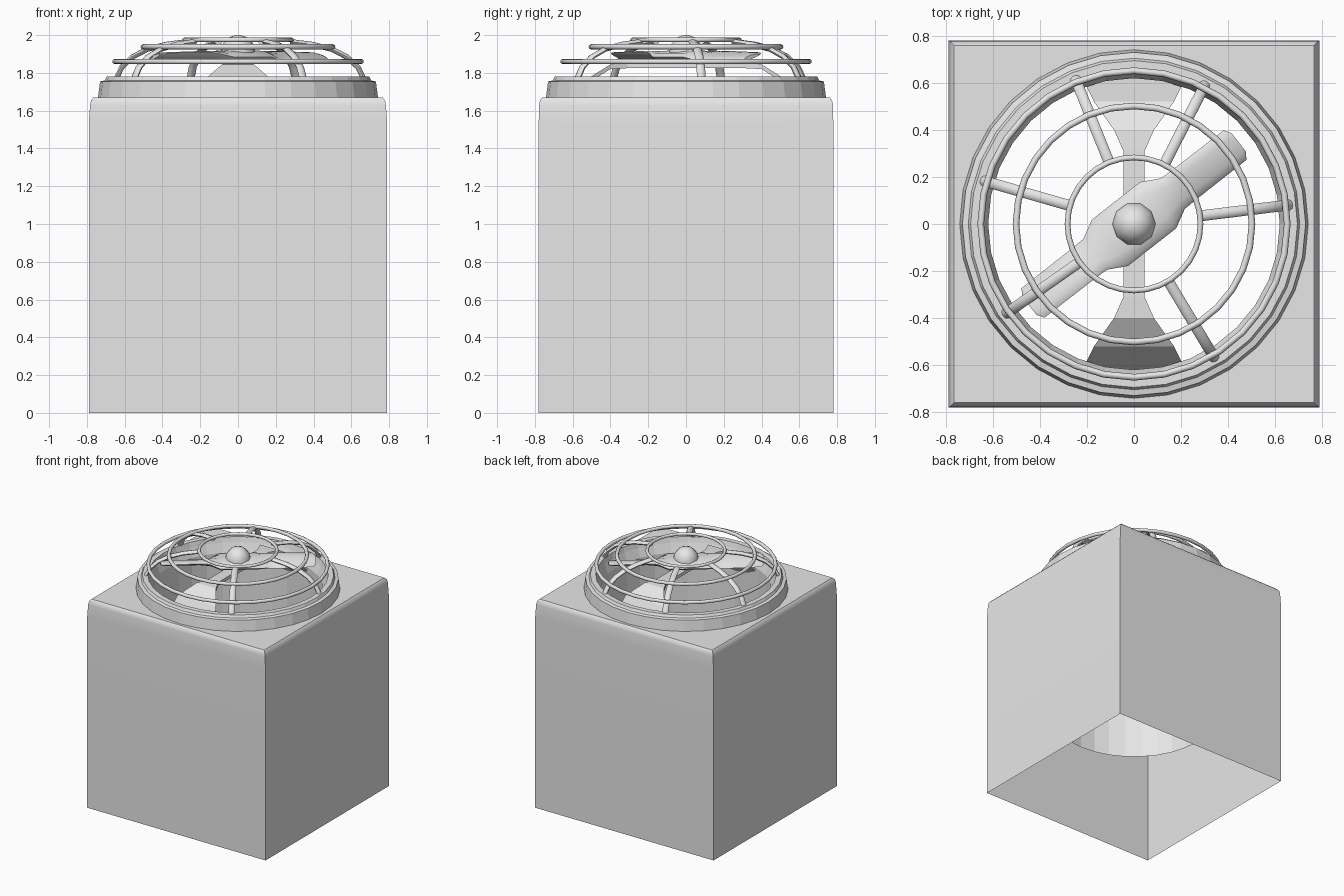
import bpy, bmesh, math
from mathutils import Vector, Matrix

if "Cube" in bpy.data.objects:
    bpy.data.objects.remove(bpy.data.objects["Cube"])

grey = bpy.data.materials.new("light grey")
grey.diffuse_color = (0.8, 0.8, 0.8, 1)
grey.use_nodes = True
grey.node_tree.nodes["Principled BSDF"].inputs["Base Color"].default_value = grey.diffuse_color


def finish(name, bm, smooth=None):
    bmesh.ops.recalc_face_normals(bm, faces=bm.faces)
    me = bpy.data.meshes.new(name)
    bm.to_mesh(me)
    bm.free()
    me.materials.append(grey)
    ob = bpy.data.objects.new(name, me)
    bpy.context.collection.objects.link(ob)
    if smooth:
        bpy.ops.object.select_all(action='DESELECT')
        ob.select_set(True)
        bpy.context.view_layer.objects.active = ob
        bpy.ops.object.shade_smooth_by_angle(angle=math.radians(smooth))
    return ob


def loft(bm, rings, closed=True, loop=False):
    """Skin a list of equally long point rings."""
    rows = [[bm.verts.new(p) for p in r] for r in rings]
    if loop:
        rows.append(rows[0])
    n = len(rows[0])
    for a, b in zip(rows, rows[1:]):
        for i in range(n if closed else n - 1):
            j = (i + 1) % n
            bm.faces.new((a[i], a[j], b[j], b[i]))
    return rows


def circle(r, z, n=32):
    return [(r * math.cos(2 * math.pi * i / n), r * math.sin(2 * math.pi * i / n), z)
            for i in range(n)]


def square(hx, hy, z, n=32):
    # circle directions pushed out to a rectangle, corners included
    pts = []
    for i in range(n):
        a = 2 * math.pi * i / n
        c, s = math.cos(a), math.sin(a)
        k = 1 / max(abs(c), abs(s))
        pts.append((hx * c * k, hy * s * k, z))
    return pts


# housing: open-bottomed box with a softened top and a round hole
bm = bmesh.new()
loft(bm, [square(.79, .78, 0), square(.79, .78, 1.53), square(.783, .778, 1.63),
          square(.778, .773, 1.655), square(.765, .76, 1.67), circle(.72, 1.67)])
finish("housing", bm, 35)

# collar and the air duct hanging inside the housing
bm = bmesh.new()
loft(bm, [circle(r, z) for r, z in
          [(.742, 1.665), (.73, 1.755), (.705, 1.76), (.695, 1.78), (.655, 1.78),
           (.645, 1.74), (.62, 1.67), (.62, .62)]])
finish("collar_and_duct", bm)

# guard rings
for k, (r, z, t) in enumerate([(.283, 1.975, .012), (.502, 1.938, .014), (.652, 1.86, .014)]):
    bm = bmesh.new()
    loft(bm, [circle(r + t * math.cos(a), z + t * math.sin(a), 32)
              for a in [2 * math.pi * i / 8 for i in range(8)]], loop=True)
    finish(f"guard_ring_{k + 1}", bm, 60)

# guard ribs, unevenly spaced, following the dome
rib_path = [(.28, 1.965), (.40, 1.95), (.50, 1.925), (.58, 1.885), (.64, 1.83), (.685, 1.74)]
for k, deg in enumerate([7, 63, 112, 164, 215, 301]):
    bm = bmesh.new()
    rings = []
    for i, (r, z) in enumerate(rib_path):
        a = rib_path[max(i - 1, 0)]
        b = rib_path[min(i + 1, len(rib_path) - 1)]
        d = Vector((b[0] - a[0], 0, b[1] - a[1])).normalized()
        up = Vector((-d.z, 0, d.x))
        rings.append([Vector((r, 0, z)) + Vector((0, .023 * math.cos(t), 0))
                      + up * .014 * math.sin(t)
                      for t in [2 * math.pi * j / 8 for j in range(8)]])
    rows = loft(bm, rings)
    bm.faces.new(rows[0])
    bm.faces.new(rows[-1])
    bm.transform(Matrix.Rotation(math.radians(deg), 4, 'Z'))
    finish(f"guard_rib_{k + 1}", bm, 60)

# motor bracket: narrow bridge flaring and dropping to the duct wall
half = [(.62, .22, 1.6), (.52, .17, 1.77), (.40, .085, 1.845), (.31, .045, 1.85)]
path = half + [(-y, w, z) for y, w, z in reversed(half)]
bm = bmesh.new()
rows = loft(bm, [[(-w, y, z), (w, y, z), (w, y, z - .025), (-w, y, z - .025)]
                 for y, w, z in path])
bm.faces.new(rows[0])
bm.faces.new(rows[-1])
finish("motor_bracket", bm)

# two-bladed fan: one loft along the blade axis with opposite pitch on each side
stations = [(.565, .05, .010, 14), (.545, .082, .014, 14), (.28, .085, .018, 18),
            (.21, .085, .024, 14), (.13, .125, .034, 0)]
full = [(-s, w, t, -p) for s, w, t, p in stations] + list(reversed(stations))
bm = bmesh.new()
rings = []
for s, w, t, p in full:
    p = math.radians(p)
    ring = []
    for j in range(12):
        a = 2 * math.pi * j / 12
        y, z = w * math.cos(a), t * math.sin(a)
        ring.append((s, y * math.cos(p) - z * math.sin(p),
                     1.885 + y * math.sin(p) + z * math.cos(p)))
    rings.append(ring)
rows = loft(bm, rings)
bm.faces.new(rows[0])
bm.faces.new(rows[-1])
bm.transform(Matrix.Rotation(math.radians(38), 4, 'Z'))
finish("fan_blades", bm, 40)

# domed hub cap
bm = bmesh.new()
rows = loft(bm, [circle(r, z, 10) for r, z in
                 [(.092, 1.86), (.092, 1.915), (.08, 1.955), (.048, 1.988), (.015, 2.0)]])
bm.faces.new(rows[0])
bm.faces.new(rows[-1])
finish("hub_cap", bm, 60)
